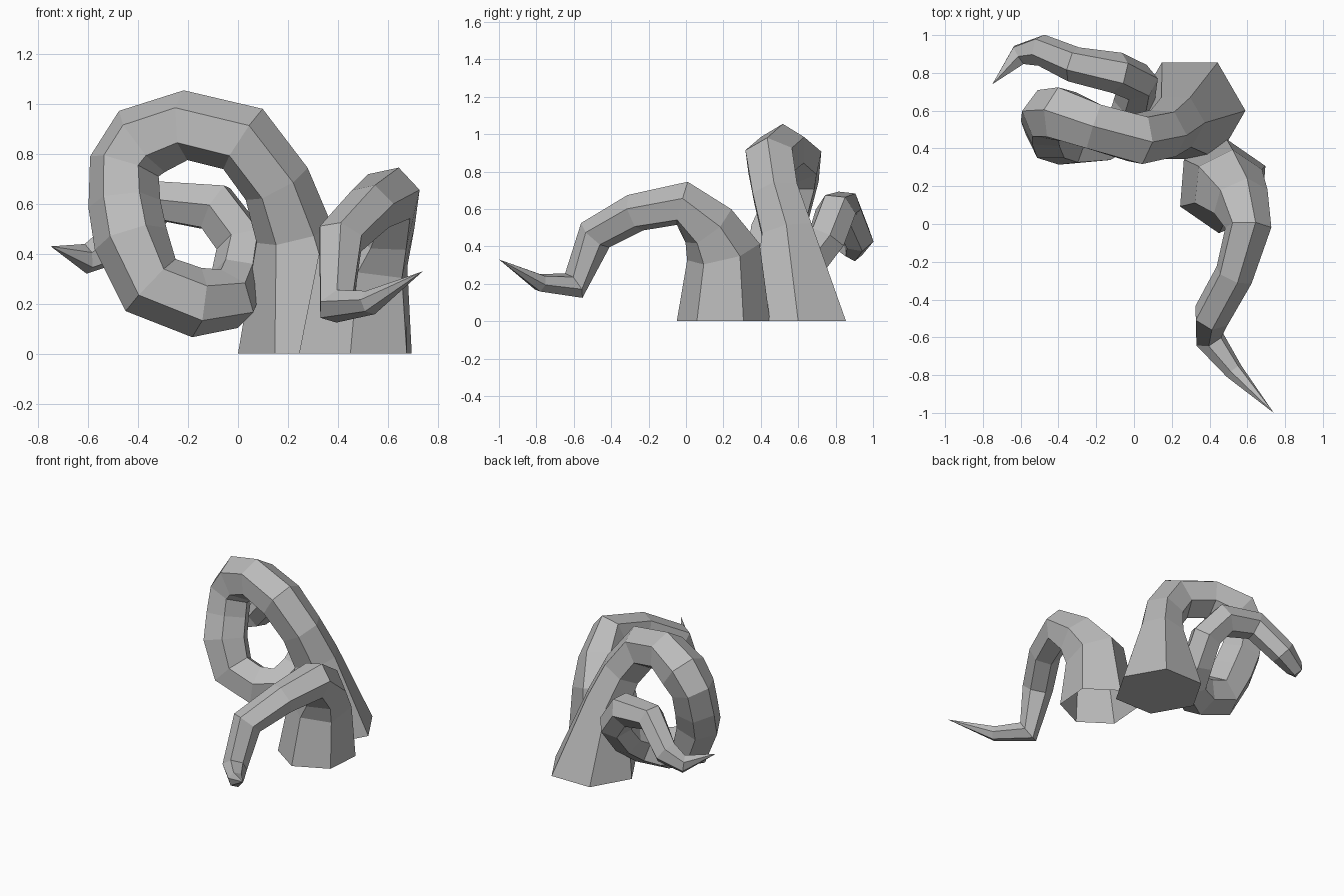
import bpy
import bmesh
from math import cos, sin, tau
from mathutils import Vector

cube = bpy.data.objects.get("Cube")
if cube:
    bpy.data.objects.remove(cube, do_unlink=True)

grey = bpy.data.materials.new("stone grey")
grey.use_nodes = True
grey.diffuse_color = (0.5, 0.5, 0.5, 1)
grey.node_tree.nodes["Principled BSDF"].inputs["Base Color"].default_value = (0.5, 0.5, 0.5, 1)


def tentacle(name, path, out, capped):
    """Sweep a six-sided section along (x, y, z, radius) points to a pointed tip."""
    pts = [Vector(p[:3]) for p in path]
    bm = bmesh.new()
    rings = []
    old = Vector((0, 0, 1))
    out = Vector(out).normalized()
    for i, p in enumerate(pts[:-1]):
        # Flat base, then mitred rings carried along without twist
        if i:
            tan = ((p - pts[i - 1]).normalized() + (pts[i + 1] - p).normalized()).normalized()
        else:
            tan = old
        out = old.rotation_difference(tan) @ out
        side = tan.cross(out)
        rings.append([bm.verts.new(p + path[i][3] * (out * cos(tau * k / 6) + side * sin(tau * k / 6)))
                      for k in range(6)])
        old = tan
    for a, b in zip(rings, rings[1:]):
        for k in range(6):
            n = (k + 1) % 6
            bm.faces.new((a[k], a[n], b[n], b[k]))
    tip = bm.verts.new(pts[-1])
    for k in range(6):
        bm.faces.new((rings[-1][k], rings[-1][(k + 1) % 6], tip))
    if capped:
        bm.faces.new(rings[0][::-1])
    mesh = bpy.data.meshes.new(name)
    bm.to_mesh(mesh)
    bm.free()
    mesh.materials.append(grey)
    obj = bpy.data.objects.new(name, mesh)
    bpy.context.collection.objects.link(obj)


# Large tentacle: rises, loops over, and curls away behind itself
tentacle("looped_tentacle", [
    (0.295, 0.60, 0, 0.295), (0.225, 0.54, 0.48, 0.155), (0.155, 0.48, 0.68, 0.14),
    (0.02, 0.45, 0.86, 0.145), (-0.21, 0.515, 0.915, 0.14), (-0.385, 0.58, 0.85, 0.155),
    (-0.455, 0.575, 0.75, 0.145), (-0.455, 0.535, 0.60, 0.145), (-0.43, 0.475, 0.46, 0.15),
    (-0.35, 0.445, 0.275, 0.145), (-0.165, 0.455, 0.205, 0.14), (-0.035, 0.52, 0.22, 0.125),
    (0.0, 0.645, 0.30, 0.11), (0.02, 0.75, 0.44, 0.11), (-0.09, 0.80, 0.585, 0.11),
    (-0.32, 0.845, 0.61, 0.095), (-0.49, 0.92, 0.44, 0.085), (-0.61, 0.895, 0.38, 0.06),
    (-0.75, 0.74, 0.43, 0)], (1, 0, 0), True)

# Small tentacle: arches forward and flicks its tip up
tentacle("arched_tentacle", [
    (0.47, 0.20, 0, 0.25), (0.50, 0.20, 0.37, 0.20), (0.565, 0.12, 0.51, 0.155),
    (0.605, -0.02, 0.63, 0.125), (0.53, -0.27, 0.58, 0.105), (0.41, -0.485, 0.46, 0.10),
    (0.395, -0.60, 0.19, 0.08), (0.53, -0.78, 0.205, 0.05), (0.74, -1, 0.33, 0)],
    (0.08, 1, 0), False)
